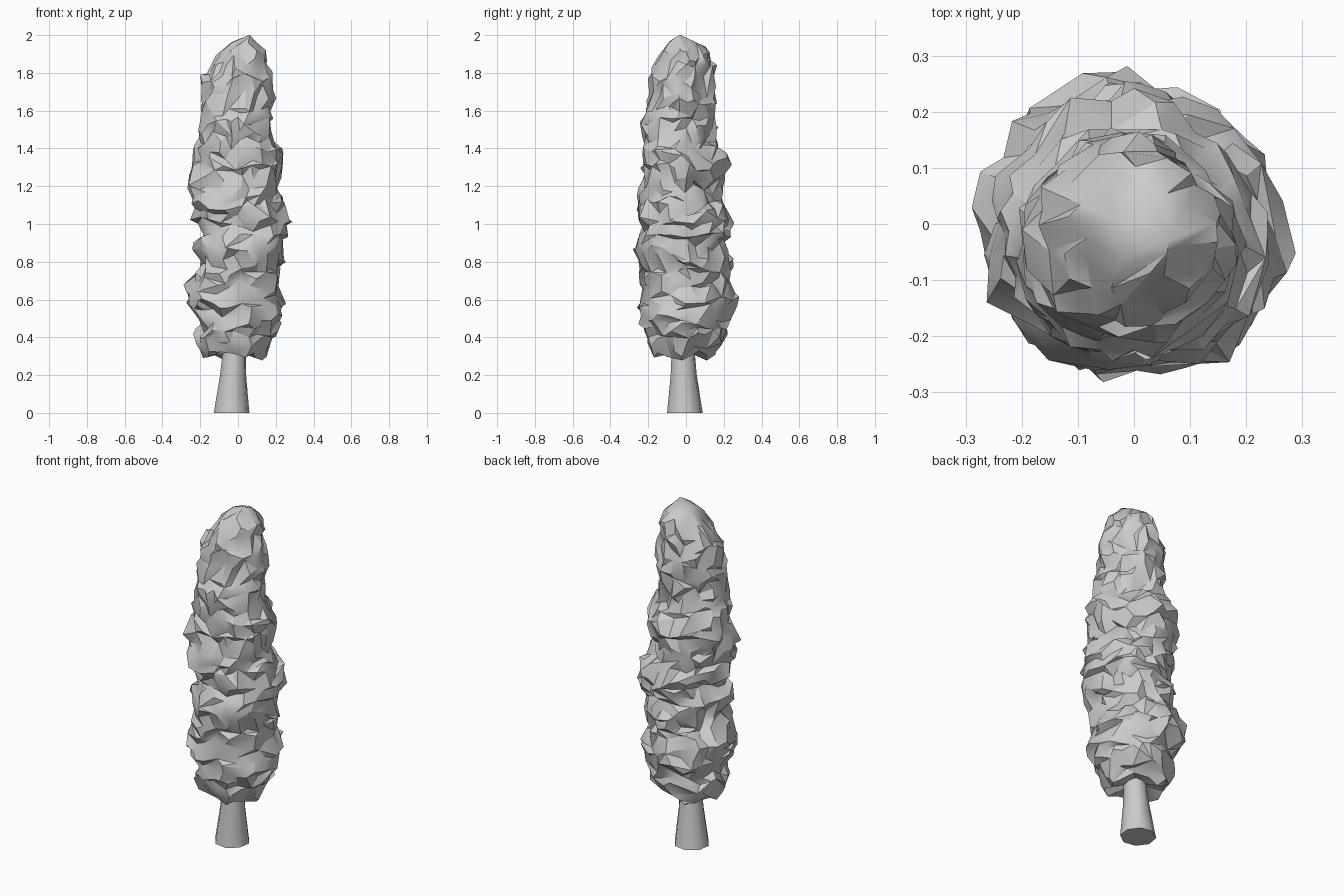
import bpy, bmesh, math
from mathutils import Vector, noise

cube = bpy.data.objects.get("Cube")
if cube:
    bpy.data.objects.remove(cube, do_unlink=True)

grey = bpy.data.materials.new("plain grey")
grey.use_nodes = True
colour = (0.6, 0.6, 0.6, 1)
grey.diffuse_color = colour
grey.node_tree.nodes["Principled BSDF"].inputs["Base Color"].default_value = colour


def make_object(bm, name):
    bmesh.ops.recalc_face_normals(bm, faces=bm.faces)
    mesh = bpy.data.meshes.new(name)
    bm.to_mesh(mesh)
    bm.free()
    mesh.materials.append(grey)
    obj = bpy.data.objects.new(name, mesh)
    bpy.context.collection.objects.link(obj)
    return obj


def shade(obj, degrees):
    bpy.ops.object.select_all(action='DESELECT')
    obj.select_set(True)
    bpy.context.view_layer.objects.active = obj
    bpy.ops.object.shade_smooth_by_angle(angle=math.radians(degrees))


def loft(bm, rings):
    """Join closed rings of points into a skin and return its loops."""
    loops = [[bm.verts.new(p) for p in ring] for ring in rings]
    n = len(loops[0])
    for low, high in zip(loops, loops[1:]):
        for i in range(n):
            j = (i + 1) % n
            bm.faces.new((low[i], low[j], high[j], high[i]))
    return loops


# Tapered trunk, eight sides
bm = bmesh.new()
trunk = []
for z, r, x, y in ((0, 0.097, -0.034, -0.006), (0.2, 0.071, -0.026, -0.012),
                   (0.32, 0.063, -0.02, -0.015), (0.5, 0.05, -0.02, -0.015)):
    trunk.append([(x + r * math.cos((i + 0.3) * math.tau / 8),
                   y + r * math.sin((i + 0.3) * math.tau / 8), z) for i in range(8)])
ends = loft(bm, trunk)
bm.faces.new(ends[0])
bm.faces.new(ends[-1])
shade(make_object(bm, "trunk"), 50)

# Crown outline: height, left-right limits, front-back limits
OUTLINE = [(0.30, -0.18, 0.12, -0.17, 0.12), (0.34, -0.21, 0.16, -0.20, 0.17),
           (0.41, -0.24, 0.21, -0.21, 0.23), (0.48, -0.20, 0.23, -0.23, 0.23),
           (0.58, -0.28, 0.25, -0.24, 0.29), (0.67, -0.28, 0.22, -0.24, 0.24),
           (0.78, -0.20, 0.23, -0.25, 0.25), (0.87, -0.24, 0.25, -0.28, 0.23),
           (0.95, -0.19, 0.27, -0.24, 0.24), (1.03, -0.23, 0.28, -0.24, 0.25),
           (1.10, -0.24, 0.24, -0.27, 0.21), (1.21, -0.26, 0.22, -0.24, 0.20),
           (1.34, -0.25, 0.25, -0.23, 0.23), (1.44, -0.22, 0.20, -0.23, 0.16),
           (1.53, -0.20, 0.17, -0.24, 0.16), (1.65, -0.20, 0.19, -0.20, 0.17),
           (1.78, -0.19, 0.18, -0.19, 0.15), (1.85, -0.14, 0.16, -0.17, 0.15),
           (1.91, -0.10, 0.15, -0.13, 0.13), (1.96, -0.04, 0.10, -0.09, 0.07),
           (1.985, 0.02, 0.08, -0.06, 0.01)]


def limits(z):
    for a, b in zip(OUTLINE, OUTLINE[1:]):
        if z <= b[0]:
            t = max(0, (z - a[0]) / (b[0] - a[0]))
            return [p + (q - p) * t for p, q in zip(a[1:], b[1:])]
    return OUTLINE[-1][1:]


# Ragged crown: tufts and creases that run mostly sideways
SIDES, LEVELS = 48, 120
BOTTOM, TOP = OUTLINE[0][0], OUTLINE[-1][0]
rings = []
for k in range(LEVELS):
    z = BOTTOM + (TOP - BOTTOM) * k / (LEVELS - 1)
    x0, x1, y0, y1 = limits(z)
    ring = []
    for i in range(SIDES):
        a = i * math.tau / SIDES
        c, s = math.cos(a), math.sin(a)
        # Broad towards the front, narrower behind, flattest at the back left
        scale = 0.96 - 0.09 * s * abs(c) - 0.1 * max(0, s) * max(0, c)
        at = Vector((c * 2, s * 2, z * 14))
        tuft = noise.noise(at)
        fine = noise.noise(Vector((c * 5, s * 5, z * 25)))
        scale += 0.13 * tuft + 0.12 * fine
        lift = 0.05 * noise.noise(at + Vector((9, 9, 9))) * min(1, (TOP - z) * 8)
        ring.append(Vector(((x0 + x1) / 2 + c * (x1 - x0) / 2 * scale,
                            (y0 + y1) / 2 + s * (y1 - y0) / 2 * scale, z + lift)))
    rings.append(ring)
bm = bmesh.new()
loops = loft(bm, rings)

# Pointed tip and slightly hollow underside
for ring, point in ((loops[0], (-0.02, -0.01, 0.33)), (loops[-1], (0.058, -0.03, 2))):
    centre = bm.verts.new(point)
    for i in range(SIDES):
        bm.faces.new((ring[i - 1], ring[i], centre))
crown = make_object(bm, "crown")

# Thin the skin out to uneven angular facets
facets = crown.modifiers.new("facets", 'DECIMATE')
facets.ratio = 0.13
bpy.context.view_layer.update()
shape = crown.evaluated_get(bpy.context.evaluated_depsgraph_get())
faceted = bpy.data.meshes.new_from_object(shape)
crown.modifiers.clear()
crown.data = faceted
shade(crown, 30)
